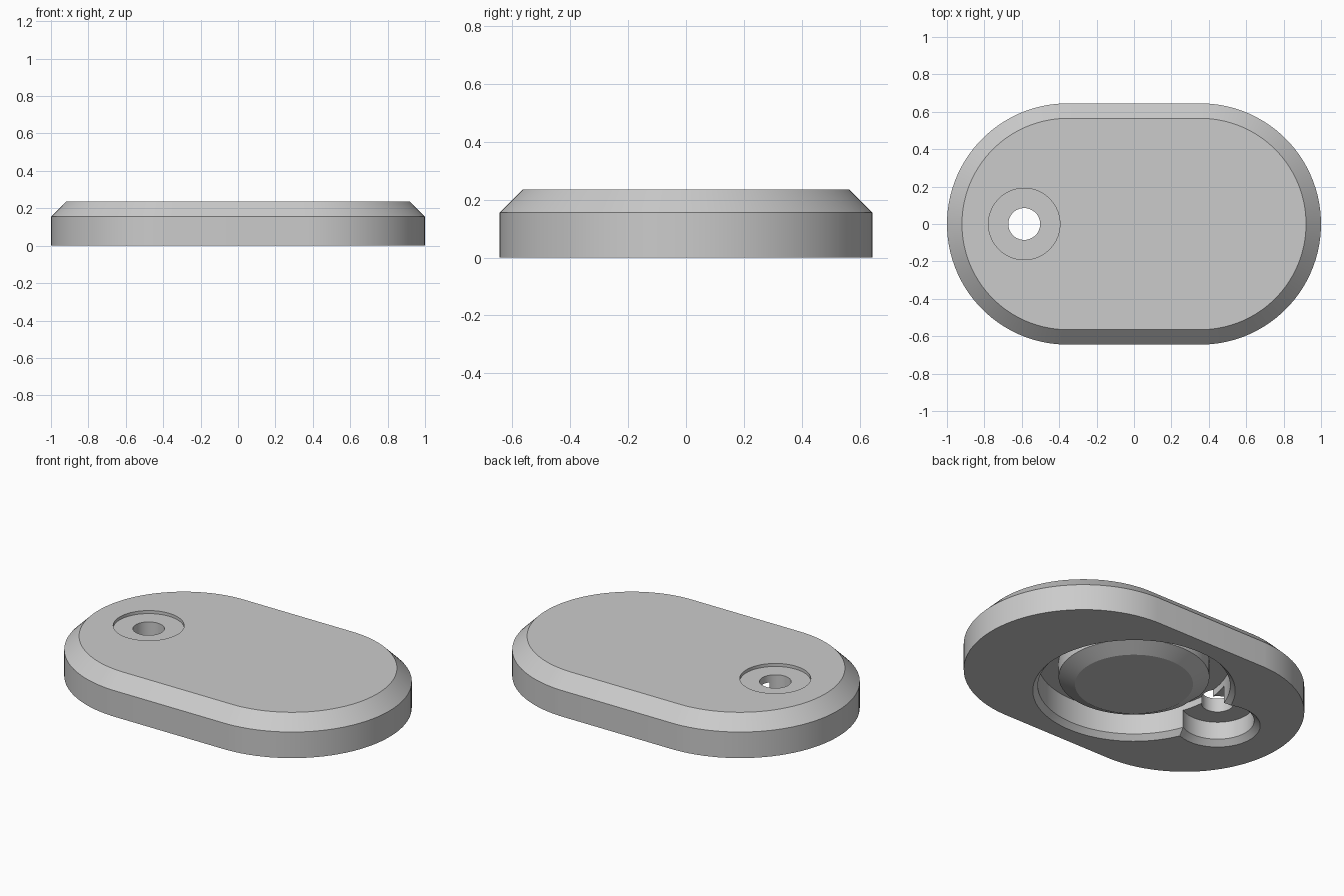
import bpy
import bmesh
import math

if "Cube" in bpy.data.objects:
    bpy.data.objects.remove(bpy.data.objects["Cube"], do_unlink=True)

SEGMENTS = 96
HOLE_X = -0.587

grey = bpy.data.materials.new("light_grey")
grey.use_nodes = True
grey.diffuse_color = (0.6, 0.6, 0.6, 1)
grey.node_tree.nodes["Principled BSDF"].inputs["Base Color"].default_value = (0.6, 0.6, 0.6, 1)


def stacked_solid(name, profile, stretch=0.0, x=0.0):
    """Closed solid from (radius, z) rings; stretch turns circles into stadiums."""
    bm = bmesh.new()
    rings = []
    for radius, z in profile:
        ring = []
        for i in range(SEGMENTS):
            a = 2 * math.pi * (i + 0.5) / SEGMENTS
            side = math.copysign(stretch, math.cos(a))
            ring.append(bm.verts.new((x + side + radius * math.cos(a), radius * math.sin(a), z)))
        rings.append(ring)
    for low, high in zip(rings, rings[1:]):
        for i in range(SEGMENTS):
            j = (i + 1) % SEGMENTS
            bm.faces.new((low[i], low[j], high[j], high[i]))
    bm.faces.new(rings[0][::-1])
    bm.faces.new(rings[-1])
    bmesh.ops.recalc_face_normals(bm, faces=bm.faces)
    mesh = bpy.data.meshes.new(name)
    bm.to_mesh(mesh)
    bm.free()
    mesh.materials.append(grey)
    obj = bpy.data.objects.new(name, mesh)
    bpy.context.collection.objects.link(obj)
    return obj


# Stadium-shaped body with a bevelled top rim
body = stacked_solid("tag_body", [(0.645, 0), (0.645, 0.155), (0.565, 0.235)], stretch=0.355)

# Underside: round recess with a bevelled central boss left standing
recess = stacked_solid("recess_cutter", [
    (0.545, -0.05), (0.545, 0), (0.518, 0.03), (0.518, 0.175),
    (0.406, 0.175), (0.406, 0.085), (0.318, 0.04)])

# Underside pocket, through hole and shallow top counterbore
pocket = stacked_solid("pocket_cutter", [
    (0.23, -0.05), (0.23, 0), (0.197, 0.03), (0.197, 0.135)], x=HOLE_X)
hole = stacked_solid("hole_cutter", [(0.085, -0.1), (0.085, 0.3)], x=HOLE_X)
counterbore = stacked_solid("counterbore_cutter", [(0.191, 0.217), (0.191, 0.3)], x=HOLE_X)

cutters = [recess, pocket, hole, counterbore]
for cutter in cutters:
    mod = body.modifiers.new(cutter.name, 'BOOLEAN')
    mod.operation = 'DIFFERENCE'
    mod.solver = 'EXACT'
    mod.object = cutter

# Apply the cuts, then drop the helpers
bpy.context.view_layer.update()
evaluated = body.evaluated_get(bpy.context.evaluated_depsgraph_get())
result = bpy.data.meshes.new_from_object(evaluated)
body.modifiers.clear()
body.data = result
for cutter in cutters:
    bpy.data.objects.remove(cutter, do_unlink=True)

# Smooth round walls, crisp edges
bpy.ops.object.select_all(action='DESELECT')
body.select_set(True)
bpy.context.view_layer.objects.active = body
bpy.ops.object.shade_smooth_by_angle(angle=math.radians(25))
